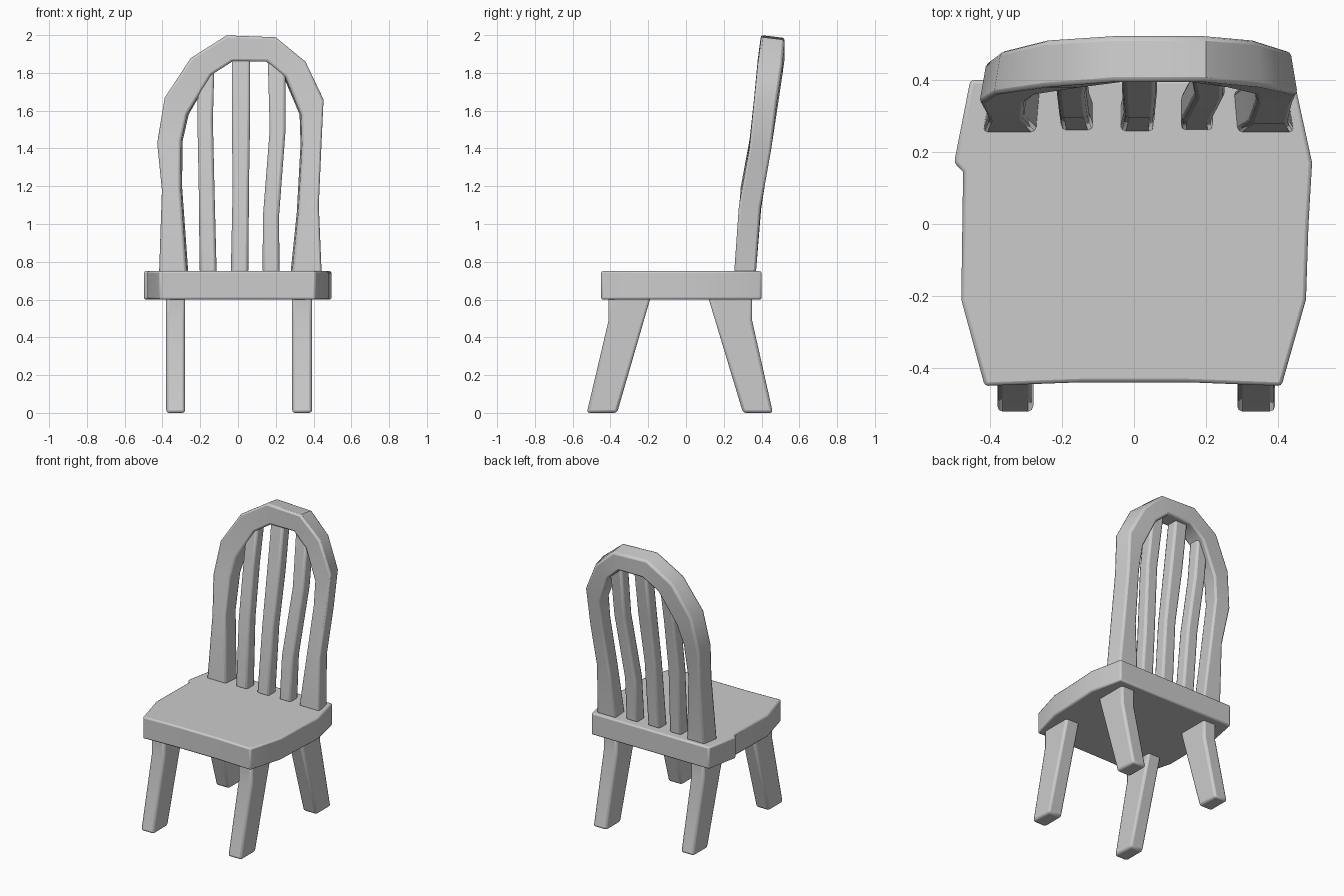
import bpy, bmesh, math


def loft(name, rings, bevel=0.012):
    """Skin a list of matching rings, cap both ends and soften the edges."""
    bm = bmesh.new()
    vr = [[bm.verts.new(p) for p in r] for r in rings]
    n = len(vr[0])
    for a, b in zip(vr, vr[1:]):
        for i in range(n):
            j = (i + 1) % n
            bm.faces.new((a[i], a[j], b[j], b[i]))
    bm.faces.new(vr[0])
    bm.faces.new(vr[-1])
    bmesh.ops.recalc_face_normals(bm, faces=bm.faces)
    me = bpy.data.meshes.new(name)
    bm.to_mesh(me)
    bm.free()
    ob = bpy.data.objects.new(name, me)
    bpy.context.collection.objects.link(ob)
    bpy.ops.object.select_all(action='DESELECT')
    ob.select_set(True)
    bpy.context.view_layer.objects.active = ob
    bpy.ops.object.shade_smooth_by_angle(angle=math.radians(35))
    mod = ob.modifiers.new("soft_edges", 'BEVEL')
    mod.width = bevel
    mod.segments = 2
    mod.limit_method = 'ANGLE'
    mod.angle_limit = math.radians(50)
    return ob


# Seat: uneven hand-cut plank
outline = [(-0.415, -0.45), (-0.15, -0.44), (0.15, -0.44), (0.41, -0.45),
           (0.478, -0.21), (0.485, 0.0), (0.495, 0.17), (0.445, 0.40),
           (-0.455, 0.40), (-0.50, 0.17), (-0.475, 0.145), (-0.48, -0.21)]
loft("seat", [[(x, y, z) for x, y in outline] for z in (0.60, 0.75)], 0.01)

# Legs: side profiles (y, z) extruded across x
front = [(-0.41, 0.62), (-0.41, 0.49), (-0.525, 0.0), (-0.365, 0.0), (-0.185, 0.62)]
back = [(0.35, 0.62), (0.35, 0.49), (0.46, 0.0), (0.302, 0.0), (0.115, 0.62)]
for label, prof in (("front", front), ("back", back)):
    for side, x0, x1 in (("left", -0.38, -0.28), ("right", 0.287, 0.392)):
        loft(f"{label}_{side}_leg", [[(x, y, z) for y, z in prof] for x in (x0, x1)], 0.015)

# Back arch: outer x, outer z, inner x, inner z, front y, back y
arch = [(-0.42, 0.74, -0.272, 0.74, 0.255, 0.37),
        (-0.405, 1.18, -0.305, 1.20, 0.29, 0.405),
        (-0.43, 1.43, -0.302, 1.44, 0.335, 0.45),
        (-0.39, 1.67, -0.27, 1.58, 0.36, 0.48),
        (-0.25, 1.88, -0.14, 1.79, 0.38, 0.51),
        (-0.06, 2.0, -0.03, 1.86, 0.395, 0.522),
        (0.20, 1.99, 0.15, 1.86, 0.395, 0.522),
        (0.36, 1.86, 0.25, 1.78, 0.38, 0.51),
        (0.455, 1.66, 0.335, 1.58, 0.36, 0.48),
        (0.443, 1.40, 0.34, 1.42, 0.335, 0.45),
        (0.43, 1.10, 0.32, 1.06, 0.28, 0.395),
        (0.445, 0.74, 0.287, 0.74, 0.255, 0.37)]
rings = []
for ox, oz, ix, iz, yf, yb in arch:
    s = 0.02 if ox > 0.3 else -0.02 if ox < -0.3 else 0
    rings.append([(ox, yf, oz), (ix, yf, iz), (ix - s * 0.5, yb, iz), (ox - s, yb, oz - 0.015)])
for r in (rings[0], rings[-1]):
    r[3] = (r[3][0], r[3][1], 0.74)
loft("back_arch", rings, 0.013)

# Spindles: left x, right x, front y, z
spindles = {
    "left_spindle": [(-0.203, -0.113, 0.26, 0.74), (-0.208, -0.125, 0.295, 1.2),
                     (-0.215, -0.133, 0.355, 1.55), (-0.21, -0.125, 0.395, 1.84)],
    "middle_spindle": [(-0.038, 0.055, 0.257, 0.74), (-0.028, 0.058, 0.295, 1.2),
                       (-0.033, 0.064, 0.355, 1.55), (-0.033, 0.064, 0.405, 1.9)],
    "right_spindle": [(0.13, 0.22, 0.26, 0.74), (0.132, 0.217, 0.282, 1.04),
                      (0.168, 0.252, 0.35, 1.5), (0.158, 0.25, 0.4, 1.86)]}
for name, stations in spindles.items():
    loft(name, [[(a, y, z), (b, y, z), (b, y + 0.085, z), (a, y + 0.085, z)]
                for a, b, y, z in stations], 0.015)
